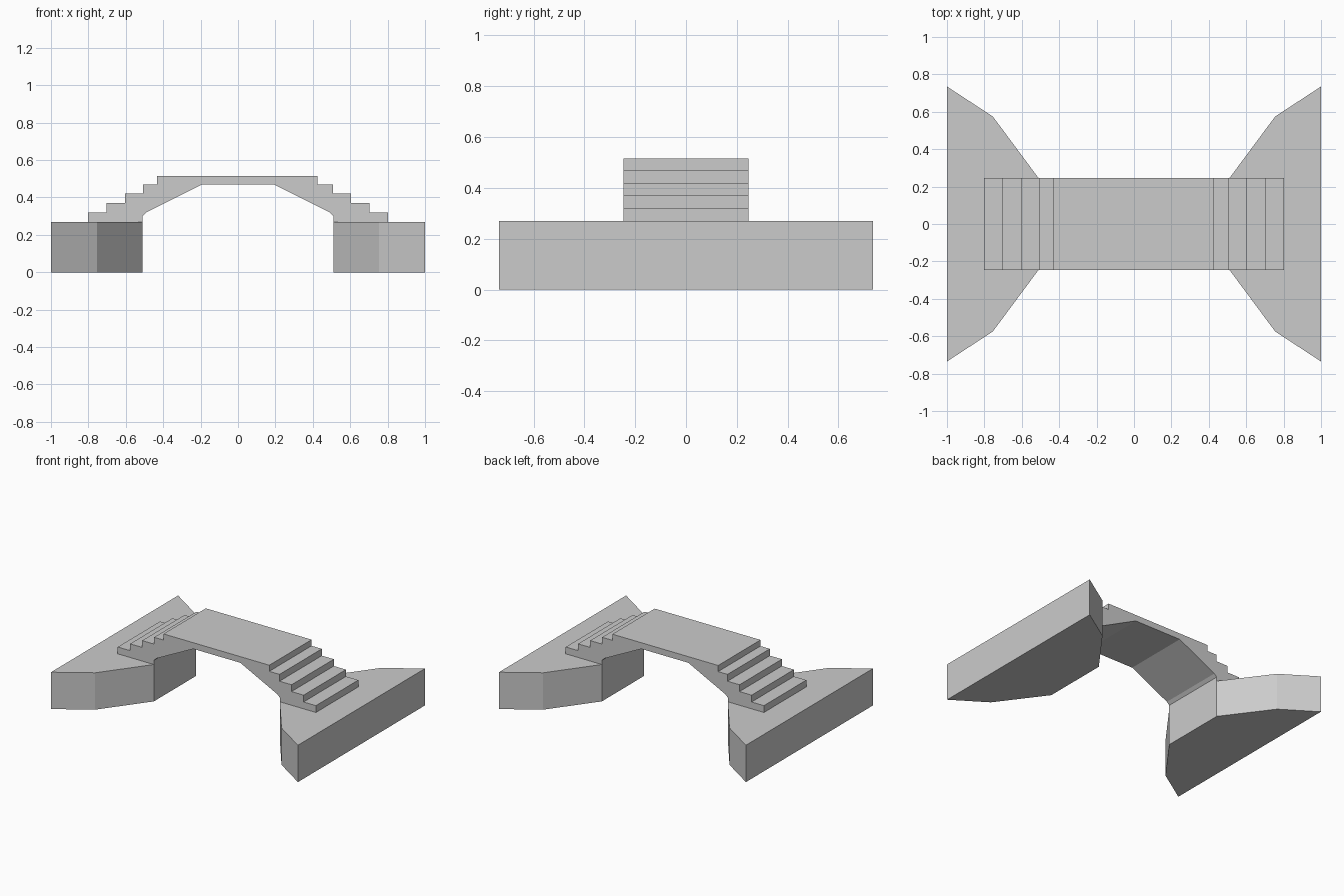
import bpy, bmesh

if "Cube" in bpy.data.objects:
    bpy.data.objects.remove(bpy.data.objects["Cube"])

W = 0.245        # half width of the walkway
BASE = 0.27      # abutment height
RISE = 0.05      # step height


def prism(name, pts, lo, hi, axis):
    """Extrude a 2D profile: axis 'Z' takes (x, y), axis 'Y' takes (x, z)."""
    bm = bmesh.new()
    if axis == 'Z':
        vs = [bm.verts.new((a, b, lo)) for a, b in pts]
        move = (0, 0, hi - lo)
    else:
        vs = [bm.verts.new((a, lo, b)) for a, b in pts]
        move = (0, hi - lo, 0)
    face = bm.faces.new(vs)
    ext = bmesh.ops.extrude_face_region(bm, geom=[face], use_keep_orig=True)
    top = [g for g in ext['geom'] if isinstance(g, bmesh.types.BMVert)]
    bmesh.ops.translate(bm, verts=top, vec=move)
    bmesh.ops.recalc_face_normals(bm, faces=bm.faces)
    me = bpy.data.meshes.new(name)
    bm.to_mesh(me)
    bm.free()
    ob = bpy.data.objects.new(name, me)
    bpy.context.collection.objects.link(ob)
    return ob


def rect(x0, x1, z0, z1):
    return [(x0, z0), (x1, z0), (x1, z1), (x0, z1)]


for s, side in ((-1, "left"), (1, "right")):
    def flip(pts):
        return [(s * a, b) for a, b in pts]

    # Abutment block
    prism(f"abutment_{side}", flip(rect(0.51, 1.0, 0, BASE)), -W, W, 'Y')

    # Splayed wing walls in front and behind
    wing = [(0.51, W), (0.755, 0.575), (1.0, 0.735), (1.0, W)]
    for t, end in ((-1, "front"), (1, "back")):
        prism(f"wing_wall_{side}_{end}", [(s * a, t * b) for a, b in wing], 0, BASE, 'Z')

    # Stairs: tread block plus an inner core that follows the sloped soffit
    for i, outer in enumerate((0.803, 0.703, 0.605, 0.508)):
        z0, z1 = BASE + i * RISE, BASE + (i + 1) * RISE
        seam = outer - 0.11
        prism(f"tread_{side}_{i + 1}", flip(rect(seam, outer, z0, z1)), -W, W, 'Y')
        if i == 0:
            core = [(seam, z0), (seam, z1), (0.49, z1), (0.51, 0.30), (0.51, z0)]
        else:
            inner = 0.49 - 0.1 * (i - 1)
            core = [(seam, z0), (seam, z1), (inner - 0.1, z1), (inner, z0)]
        prism(f"step_core_{side}_{i + 1}", flip(core), -W, W, 'Y')

# Deck slab across the top
prism("deck", rect(-0.432, 0.425, BASE + 4 * RISE, 0.515), -W, W, 'Y')
